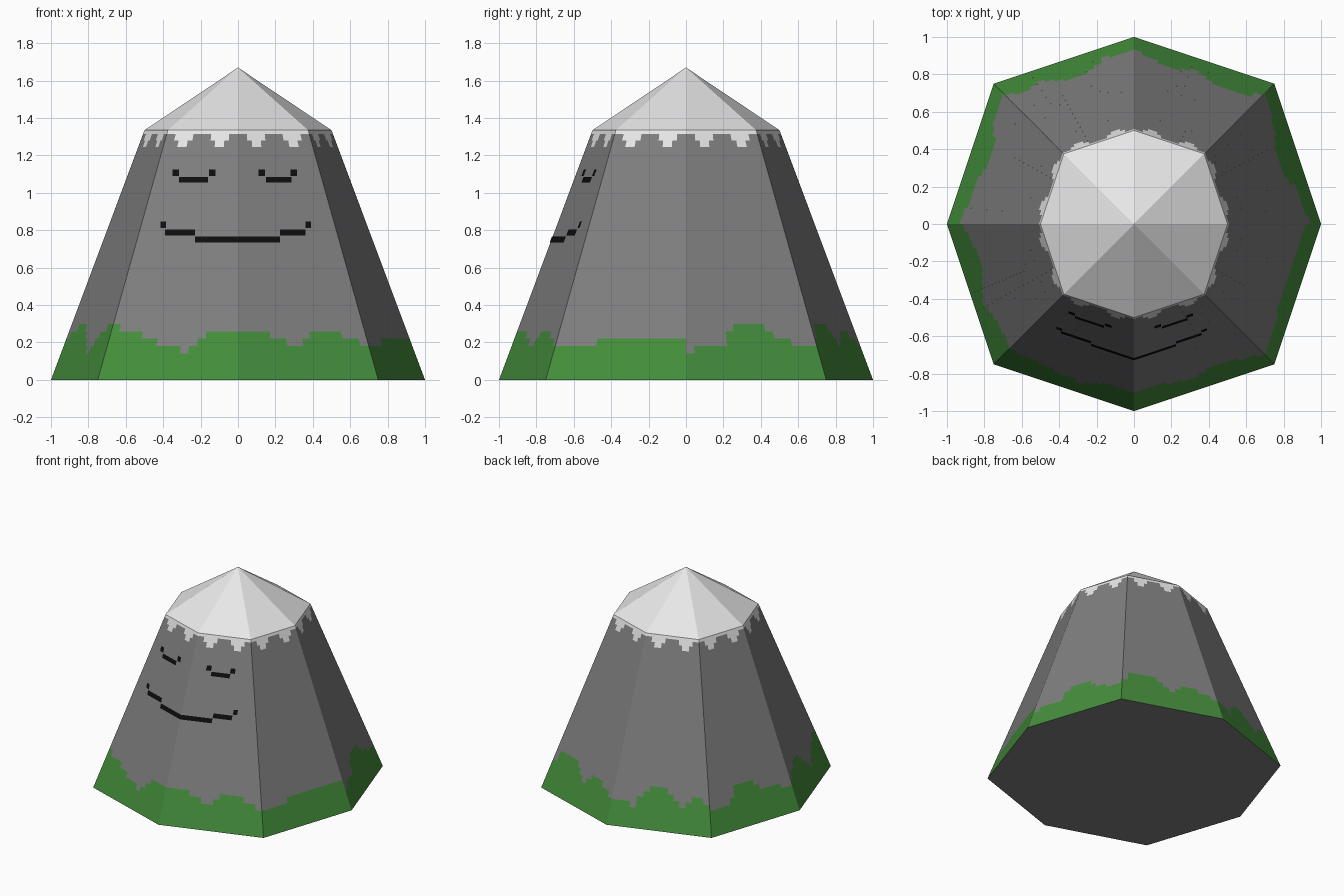
import bpy, bmesh

if "Cube" in bpy.data.objects:
    bpy.data.objects.remove(bpy.data.objects["Cube"])

H_RIM, H_PEAK = 1.335, 1.67
BASE = [(0, -1), (.75, -.75), (1, 0), (.75, .75), (0, 1), (-.75, .75), (-1, 0), (-.75, -.75)]

# Stepped edge heights, 16 columns per facet, counter-clockwise from front right
GRASS = ["ddddccbbcddddccb", "bbbbbccccccccccc", "abbbbdeeeedccbbb", "ceeeeedcbcdddccb",
         "bbbacdeeedcbcddc", "bbbbceeeedccccbb", "cddeeedcbabcddee", "eddDccbbbabcdddd".lower()]
SNOW = "NNMLLMNN" * 2
GRASS_Z = {c: .14 + .04 * i for i, c in enumerate("abcde")}
SNOW_Z = {"N": 1.315, "M": 1.28, "L": 1.245}


def material(name, rgb):
    m = bpy.data.materials.new(name)
    m.diffuse_color = (*rgb, 1)
    m.use_nodes = True
    m.node_tree.nodes["Principled BSDF"].inputs["Base Color"].default_value = m.diffuse_color
    return m


rock = material("rock grey", (.21, .21, .21))
grass = material("grass green", (.058, .27, .045))
snow = material("snow white", (.87, .87, .87))
black = material("face black", (.004, .004, .004))


def finish(name, bm, mats):
    bmesh.ops.remove_doubles(bm, verts=bm.verts, dist=1e-5)
    me = bpy.data.meshes.new(name)
    bm.to_mesh(me)
    bm.free()
    for m in mats:
        me.materials.append(m)
    ob = bpy.data.objects.new(name, me)
    bpy.context.collection.objects.link(ob)
    return ob


def add_face(bm, points, mat=0):
    f = bm.faces.new([bm.verts.new(p) for p in points])
    f.material_index = mat


def on_side(i, u, z):
    """Point on facet i at fraction u along it and height z."""
    (ax, ay), (bx, by) = BASE[i], BASE[(i + 1) % 8]
    s = 1 - .5 * z / H_RIM
    return ((ax + (bx - ax) * u) * s, (ay + (by - ay) * u) * s, z)


# Mountain sides: each column is cut into grass, rock and snow bands
bm = bmesh.new()
for i in range(8):
    for k in range(16):
        u0, u1 = k / 16, (k + 1) / 16
        zs = [0, GRASS_Z[GRASS[i][k]], SNOW_Z[SNOW[k]], H_RIM]
        for band, (z0, z1) in enumerate(zip(zs, zs[1:])):
            add_face(bm, [on_side(i, u0, z0), on_side(i, u1, z0),
                          on_side(i, u1, z1), on_side(i, u0, z1)], band)
# Rock underside
add_face(bm, [(x, y, 0) for x, y in reversed(BASE)], 1)
finish("mountain_body", bm, [grass, rock, snow])

# Snow peak
bm = bmesh.new()
for i in range(8):
    add_face(bm, [on_side(i, 0, H_RIM), on_side(i, 1, H_RIM), (0, 0, H_PEAK)])
finish("snow_peak", bm, [snow])


def on_front(x, z):
    """Point just in front of the two front facets."""
    return (x, -(1 - .5 * z / H_RIM - abs(x) / 3) - .004, z)


def painted(name, rects):
    bm = bmesh.new()
    for x0, x1, z0, z1 in rects:
        xs = [x0, 0, x1] if x0 < 0 < x1 else [x0, x1]
        for a, b in zip(xs, xs[1:]):
            add_face(bm, [on_front(a, z0), on_front(b, z0), on_front(b, z1), on_front(a, z1)])
    finish(name, bm, [black])


# Face: closed eyes and a smile, each a bar with raised end dots
painted("left_eye", [(-.315, -.16, 1.055, 1.085), (-.35, -.315, 1.09, 1.125), (-.155, -.12, 1.09, 1.125)])
painted("right_eye", [(.15, .285, 1.055, 1.085), (.11, .145, 1.09, 1.125), (.28, .315, 1.09, 1.125)])
painted("mouth", [(-.23, .225, .735, .767), (-.39, -.23, .772, .804), (.225, .36, .772, .804),
                  (-.415, -.385, .812, .846), (.36, .39, .812, .846)])
